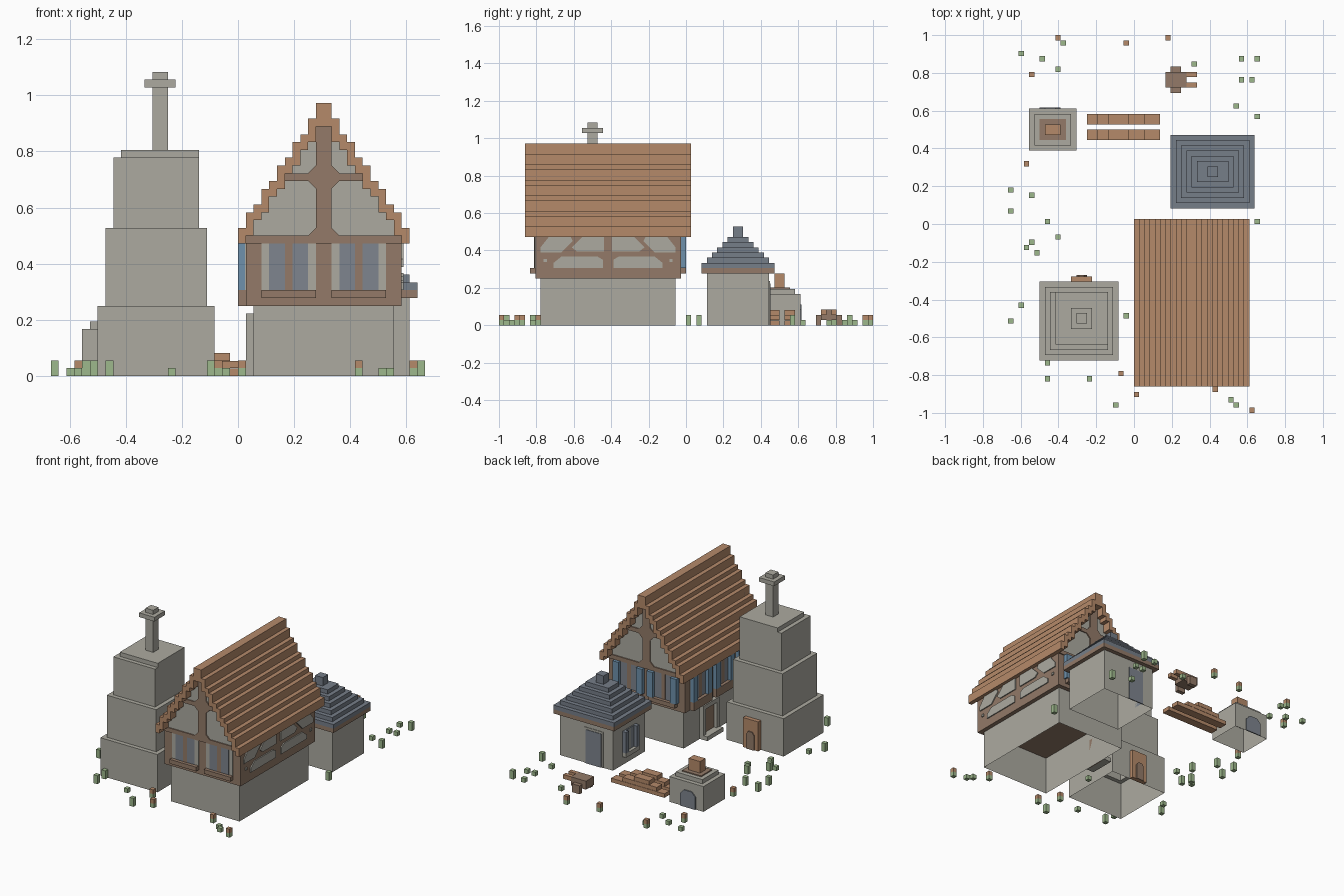
import bpy, bmesh

if "Cube" in bpy.data.objects:
    bpy.data.objects.remove(bpy.data.objects["Cube"])

V = 1 / 36      # one block
T = 0.25        # thickness of painted plates, in blocks


def srgb(r, g, b):
    return [((c / 255 + 0.055) / 1.055) ** 2.4 for c in (r, g, b)] + [1.0]


def material(name, rgb):
    m = bpy.data.materials.new(name)
    m.diffuse_color = srgb(*rgb)
    m.use_nodes = True
    m.node_tree.nodes["Principled BSDF"].inputs["Base Color"].default_value = m.diffuse_color
    return m


STONE = material("stone grey", (172, 170, 160))
CLAY = material("clay brown", (181, 138, 106))
TIMBER = material("timber brown", (147, 122, 104))
SLATE = material("slate", (118, 126, 137))
GLASS = material("window grey", (126, 133, 142))
BLUE = material("shutter blue", (110, 145, 172))
GREEN = material("leaf green", (158, 184, 140))


def finish(name, bm, mat):
    bmesh.ops.recalc_face_normals(bm, faces=bm.faces)
    bmesh.ops.scale(bm, vec=(V, V, V), verts=bm.verts)
    me = bpy.data.meshes.new(name)
    bm.to_mesh(me)
    bm.free()
    me.materials.append(mat)
    ob = bpy.data.objects.new(name, me)
    bpy.context.collection.objects.link(ob)
    return ob


def prism(name, pts, axis, a, b, mat):
    """Extrude an upright outline (u, z) along x or y from a to b."""
    bm = bmesh.new()
    place = (lambda u, z, d: (u, d, z)) if axis == 'y' else (lambda u, z, d: (d, u, z))
    face = bm.faces.new([bm.verts.new(place(u, z, a)) for u, z in pts])
    ext = bmesh.ops.extrude_face_region(bm, geom=[face], use_keep_orig=True)
    vs = [g for g in ext["geom"] if isinstance(g, bmesh.types.BMVert)]
    bmesh.ops.translate(bm, verts=vs, vec=place(0, 0, b - a))
    return finish(name, bm, mat)


def rect(u0, u1, z0, z1):
    return [(u0, z0), (u1, z0), (u1, z1), (u0, z1)]


def box(name, x0, x1, y0, y1, z0, z1, mat):
    return prism(name, rect(x0, x1, z0, z1), 'y', y0, y1, mat)


def shell(name, rings, mat, cap=True):
    """Stepped hollow shell through (x0, x1, y0, y1, z) rings, open below."""
    bm = bmesh.new()
    loops = [[bm.verts.new(p) for p in ((x0, y0, z), (x1, y0, z), (x1, y1, z), (x0, y1, z))]
             for x0, x1, y0, y1, z in rings]
    for lo, hi in zip(loops, loops[1:]):
        for i in range(4):
            j = (i + 1) % 4
            bm.faces.new((lo[i], lo[j], hi[j], hi[i]))
    if cap:
        bm.faces.new(loops[-1])
    return finish(name, bm, mat)


def tiers(levels):
    """Turn (x0, x1, y0, y1, z0, z1) levels into rings."""
    return [(*l[:4], z) for l in levels for z in l[4:]]


# --- House: stone ground floor and timber upper floor
shell("house_base", tiers([(2, 20, -28, -2, 0, 9)]), STONE, cap=False)
box("house_upper_floor", 1, 21, -29, -1, 9, 17, TIMBER)

# --- House roof: stepped profile, mirrored about x = 11
tops = [19, 21, 22, 24, 25, 27, 28, 30, 31, 33, 35]
bottoms = [17] + [t - 1 for t in tops[:-1]]


def stairs(heights, start):
    half = []
    for i, h in enumerate(heights):
        half += [(i + start, h), (i + start + 1, h)]
    half = half[:-1]
    return half + [(22 - x, z) for x, z in reversed(half)]


prism("house_roof", stairs(tops, 0) + stairs(bottoms, 0)[::-1], 'y', -31, 1, CLAY)
prism("gable_wall", [(1, 17)] + stairs(bottoms[1:], 1) + [(21, 17)], 'y', -29, -1, STONE)

# --- Gable timbering, windows and sills on front and back
for side, y, d in (("front", -29, -1), ("back", -1, 1)):
    def plate(name, pts, mat, t=T):
        prism(f"{side}_{name}", pts, 'y', y, y + d * t, mat)
    plate("floor_beam", rect(1, 21, 17, 18), TIMBER)
    plate("cross_beam", rect(5, 17, 25, 26), TIMBER)
    plate("gable_post", rect(10, 12, 18, 33), TIMBER)
    for s in (-1, 1):
        for z, dz in ((18, 1), (25, -1), (26, 1)):
            u = 11 + s
            plate("gable_corner", [(u, z), (u + s, z), (u, z + dz)], TIMBER)
        c = 11 + s * 4.5
        plate("window_plaster", rect(c - 3.5, c + 3.5, 11, 17), STONE, 0.12)
        plate("window_mullion", rect(c - 0.5, c + 0.5, 11, 17), TIMBER)
        for k in (-1.5, 1.5):
            plate("window_pane", rect(c + k - 1, c + k + 1, 11, 17), GLASS, 0.2)
        plate("window_sill", rect(c - 3.5, c + 3.5, 10, 11), TIMBER, 1)
        if side == "back":
            for k in (-3.1, 3.1):
                plate("shutter", rect(c + k - 0.8, c + k + 0.8, 11, 17), BLUE, 1)

# --- Right wall: braced plaster panels, mirrored about the middle post
panels = [[(0.8, 17), (0.8, 14.2), (6, 14.2), (7, 15), (5, 17)],
          [(7.2, 17), (6.8, 16.2), (9, 14), (13, 14), (13, 15), (11.4, 17)],
          [(1, 11), (1, 12.6), (2, 13.2), (9, 13.2), (10.5, 12), (10.5, 11)],
          rect(11.8, 12.4, 12.2, 12.8)]
for s in (-1, 1):
    for p in panels:
        prism("right_plaster", [(-15 + s * u, z) for u, z in p], 'x', 21, 21 + T, STONE)

# --- Left wall: windows, shutters and sills
for c in (-6.5, -15, -23.5):
    prism("left_plaster", rect(c - 3.5, c + 3.5, 11, 17), 'x', 1, 0.88, STONE)
    prism("left_pane", rect(c - 2, c + 2, 11, 17), 'x', 1, 0.8, GLASS)
    prism("left_mullion", rect(c - 0.5, c + 0.5, 11, 17), 'x', 1, 0.75, TIMBER)
    prism("left_sill", rect(c - 3.5, c + 3.5, 9, 11), 'x', 1, 0, TIMBER)
    for k in (-2.7, 2.7):
        prism("left_shutter", rect(c + k - 0.8, c + k + 0.8, 11, 17), 'x', 1, 0, BLUE)

# --- House door on the left wall with stone frame and step
prism("house_door", rect(-13, -9, 0, 7), 'x', 2, 1.75, TIMBER)
for a, b in ((-14, -13), (-9, -8)):
    prism("house_door_jamb", rect(a, b, 0, 8), 'x', 2, 1, STONE)
prism("house_door_lintel", rect(-13, -9, 7, 8), 'x', 2, 1, STONE)
box("house_door_step", 0, 2, -14, -8, 0, 1, STONE)

# --- Stone tower with chimney and wooden door
shell("tower", tiers([(-18, -3, -26, -11, 0, 9), (-17, -4, -25, -12, 9, 19),
                      (-16, -5, -24, -13, 19, 28), (-15, -5, -23, -13, 28, 29)]), STONE)
shell("tower_chimney", tiers([(-11, -9, -19, -17, 29, 37), (-12, -8, -20, -16, 37, 38),
                              (-11, -9, -19, -17, 38, 39)]), STONE)
box("tower_door", -12, -8, -11, -10, 0, 7, CLAY)
prism("tower_door_arch", [(-11, 0), (-9, 0), (-9, 3.5), (-9.5, 4.2), (-10.5, 4.2), (-11, 3.5)],
      'y', -10, -10 + T, TIMBER)

# --- Hut behind the house
shell("hut_walls", tiers([(8, 22, 4, 16, 0, 10)]), STONE, cap=False)
shell("hut_eave", [(8, 22, 4, 16, 10), (7, 23, 3, 17, 10), (7, 23, 3, 17, 11)], TIMBER, cap=False)
shell("hut_roof", tiers([(7 + i, 23 - i, 3 + i, 17 - i, 11 + i, 12 + i) for i in range(6)]
                        + [(14, 16, 9, 11, 17, 19)]), SLATE)
prism("hut_door_frame", rect(10.5, 15.5, 0, 8.5), 'y', 16, 16.12, STONE)
prism("hut_door", rect(11, 15, 0, 8), 'y', 16, 16 + T, GLASS)
prism("hut_window", rect(8.5, 11.5, 3, 8), 'x', 8, 8 - T, GLASS)
prism("hut_window_bar", rect(9.8, 10.2, 3, 8), 'x', 8, 7.68, STONE)
for a in (7.5, 11.5):
    prism("hut_shutter", rect(a, a + 1, 3, 8), 'x', 8, 7, SLATE)
prism("hut_window_sill", rect(7.5, 12.5, 2, 3), 'x', 8, 7, STONE)

# --- Outdoor oven with brick chimney
shell("oven", tiers([(-20, -11, 14, 22, 0, 6), (-19, -12, 15, 21, 6, 7)]), STONE)
box("oven_brick_base", -18, -13, 16, 20, 7, 7 + T, TIMBER)
box("oven_chimney", -17, -14, 17, 19, 7, 10, CLAY)
prism("oven_mouth", [(-18, 0), (-14, 0), (-14, 3), (-15, 4), (-17, 4), (-18, 3)],
      'y', 22, 22 + T, GLASS)

# --- Two rows of stacked logs
for y in (16, 19):
    for x0, x1, z in ((-9, -5, 0), (-5, -1, 0), (-1, 2, 0), (2, 5, 0),
                      (-7, -3, 1), (-3, 2, 1), (-5, -1, 2)):
        box("log", x0, x1, y, y + 2, z, z + 0.95, CLAY)

# --- Handcart
box("cart_body", 6, 10, 26, 29, 1, 3, TIMBER)
for y in (25, 29):
    box("cart_wheel", 7, 9, y, y + 1, 0, 2, TIMBER)
for y in (26, 28):
    box("cart_handle", 10, 12, y, y + 1, 2, 3, CLAY)

# --- Scattered shrubs (green) and flowers (clay coloured heads)
shrubs = [(-22, 32), (-18, 31), (-14, 34), (-15, 29), (11, 30), (20, 31), (23, 31), (20, 27),
          (22, 27), (19, 22), (23, 20), (23, 0), (-24, 6), (-24, 2), (-20, 5), (-17, 0),
          (-15, -3), (-20, -4), (-21, -5), (-19, -6), (-22, -16), (-24, -19), (-2, -18),
          (-17, -27), (-17, -30), (-9, -30), (-4, -35), (18, -34), (19, -35)]
flowers = [(-15, 35), (-20, 28), (-2, 34), (6, 35), (-21, 11), (-3, -29), (0, -33),
           (15, -32), (22, -36)]
for x, y in shrubs:
    tall = 2 if x in (-24, -20, -19, -17, -4, 23) else 1
    box("shrub", x, x + 1, y, y + 1, 0, tall, GREEN)
for x, y in flowers:
    box("flower_stem", x, x + 1, y, y + 1, 0, 1, GREEN)
    box("flower_head", x, x + 1, y, y + 1, 1, 2, CLAY)
